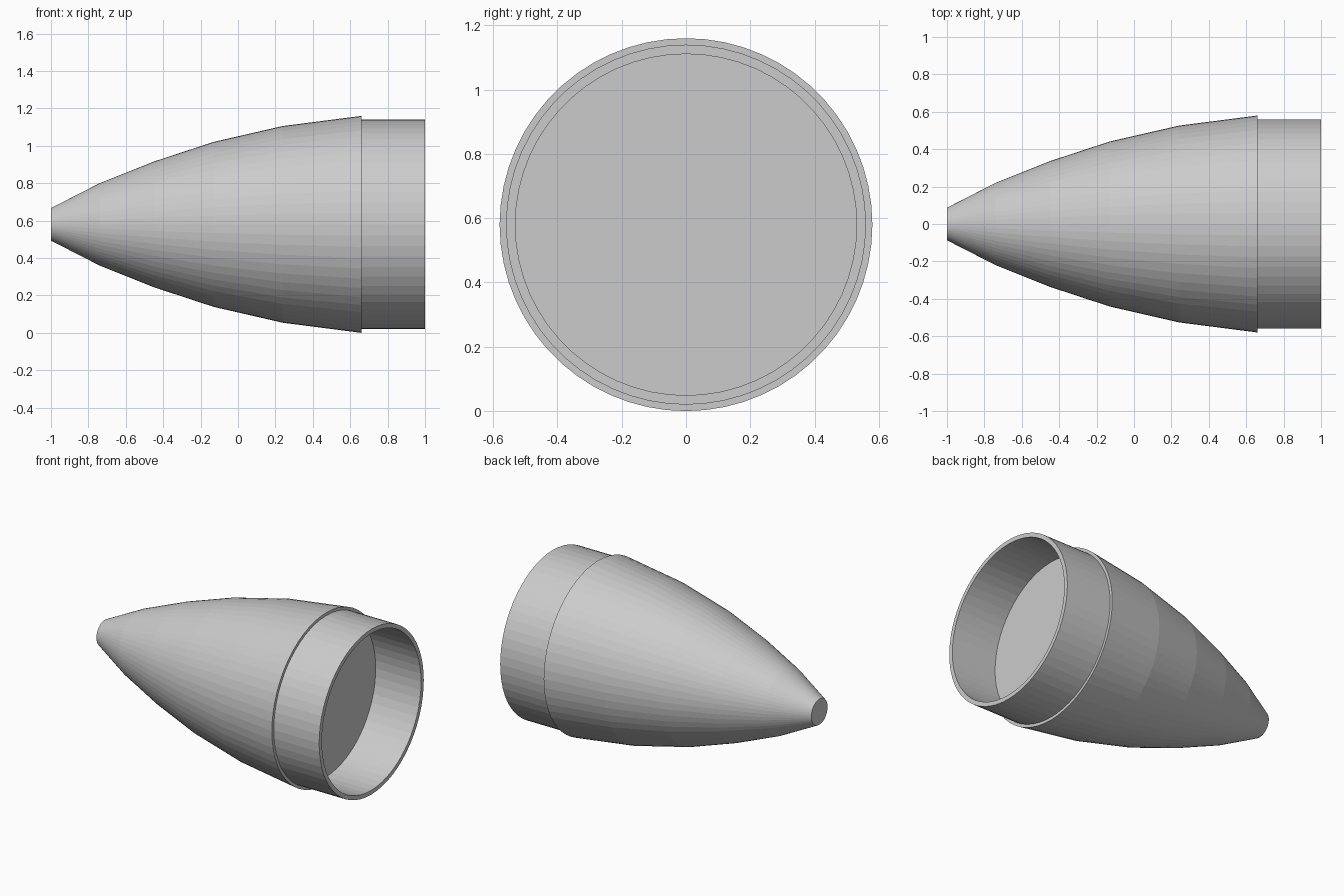
import bpy
import math
import bmesh
from mathutils import Matrix, Vector

SIDES = 60
RADIUS = 0.58

cube = bpy.data.objects.get("Cube")
if cube:
    bpy.data.objects.remove(cube)

grey = bpy.data.materials.new("light grey")
grey.use_nodes = True
grey.diffuse_color = (0.6, 0.6, 0.6, 1)
grey.node_tree.nodes["Principled BSDF"].inputs["Base Color"].default_value = (0.6, 0.6, 0.6, 1)


def lathe(name, profile, closed=False):
    """Revolve (x, radius) points around the lengthwise axis."""
    bm = bmesh.new()
    rings = []
    for x, r in profile:
        ring = []
        for i in range(SIDES):
            a = math.tau * i / SIDES
            ring.append(bm.verts.new((x, r * math.cos(a), r * math.sin(a))))
        rings.append(ring)
    pairs = list(zip(rings, rings[1:]))
    if closed:
        pairs.append((rings[-1], rings[0]))
    else:
        bm.faces.new(rings[0])
        bm.faces.new(rings[-1])
    for a, b in pairs:
        for i in range(SIDES):
            j = (i + 1) % SIDES
            bm.faces.new((a[i], a[j], b[j], b[i]))
    bmesh.ops.recalc_face_normals(bm, faces=bm.faces)
    mesh = bpy.data.meshes.new(name)
    bm.to_mesh(mesh)
    bm.free()
    mesh.materials.append(grey)
    obj = bpy.data.objects.new(name, mesh)
    obj.location.z = RADIUS
    bpy.context.collection.objects.link(obj)
    return obj


# Blunt-tipped curved cone with a flat base
lathe("nose_cone", [(-1, 0.087), (-0.74, 0.22), (-0.45, 0.336),
                    (-0.13, 0.441), (0.24, 0.526), (0.66, RADIUS)])

# Open tube behind the cone, set in from its edge
lathe("shoulder_tube", [(0.66, 0.56), (1, 0.56), (1, 0.531), (0.66, 0.531)], closed=True)
